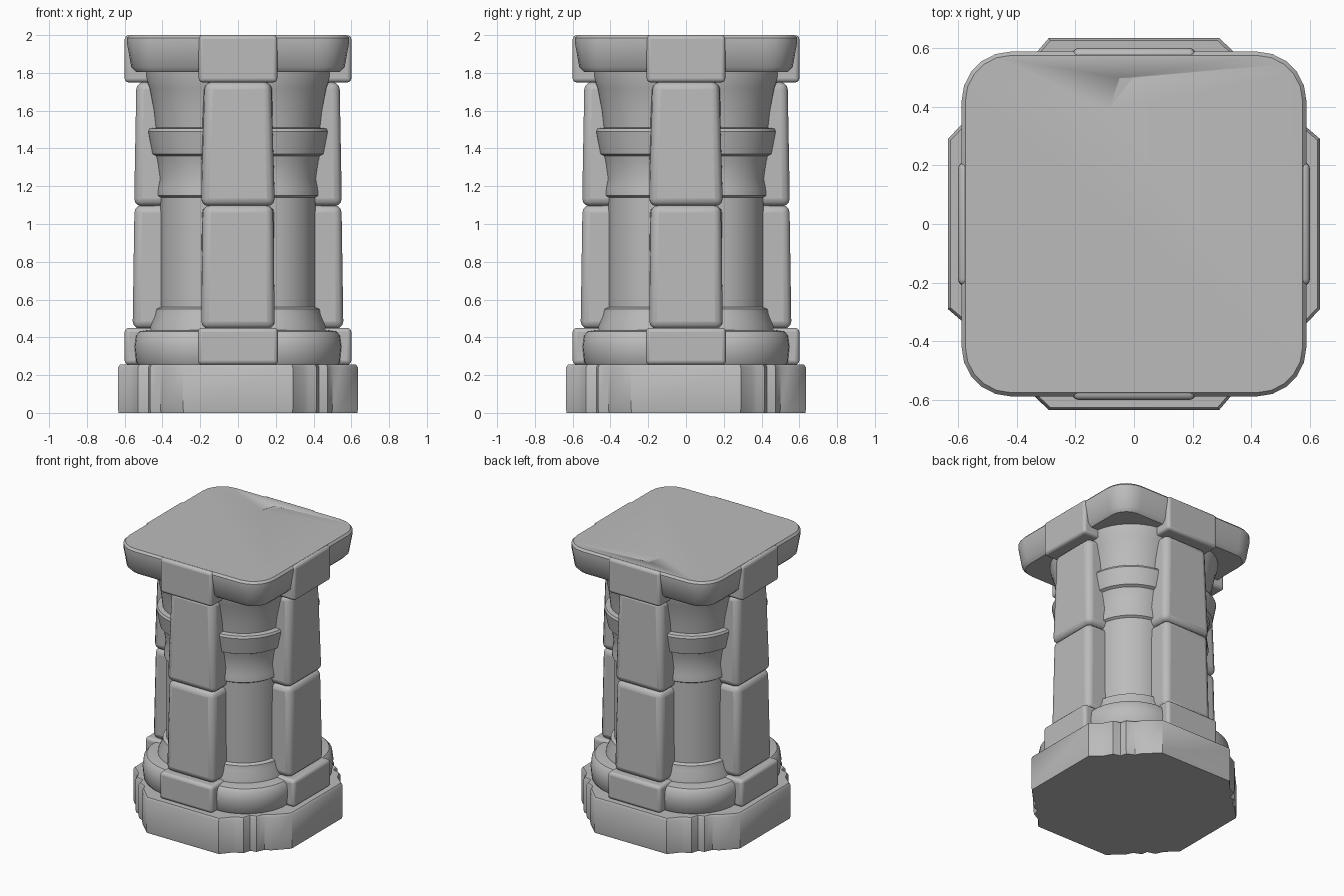
import bpy, bmesh, math
from mathutils import Matrix, Vector

if "Cube" in bpy.data.objects:
    bpy.data.objects.remove(bpy.data.objects["Cube"], do_unlink=True)

stone = bpy.data.materials.new("grey stone")
stone.use_nodes = True
grey = (0.5, 0.5, 0.5, 1)
stone.diffuse_color = grey
stone.node_tree.nodes["Principled BSDF"].inputs["Base Color"].default_value = grey


def finish(bm, name, bevel=0.0, segments=3):
    bmesh.ops.recalc_face_normals(bm, faces=bm.faces)
    mesh = bpy.data.meshes.new(name)
    bm.to_mesh(mesh)
    bm.free()
    mesh.materials.append(stone)
    ob = bpy.data.objects.new(name, mesh)
    bpy.context.collection.objects.link(ob)
    if bevel:
        mod = ob.modifiers.new("soft edges", 'BEVEL')
        mod.width, mod.segments = bevel, segments
        mod.limit_method, mod.angle_limit = 'ANGLE', math.radians(30)
    bpy.ops.object.select_all(action='DESELECT')
    bpy.context.view_layer.objects.active = ob
    ob.select_set(True)
    bpy.ops.object.shade_smooth_by_angle(angle=math.radians(38))
    return ob


def rounded_square(half, core, steps=10):
    """Square outline whose corner arcs are centred at +-core."""
    pts = []
    for q in range(4):
        turn = Matrix.Rotation(q * math.pi / 2, 3, 'Z')
        for i in range(steps + 1):
            a = i / steps * math.pi / 2
            r = half - core
            pts.append(turn @ Vector((core + r * math.cos(a), core + r * math.sin(a), 0)))
    return pts


def loft(name, rings, bevel=0.0):
    """Skin a stack of (outline, height) rings and close both ends."""
    bm = bmesh.new()
    loops = [[bm.verts.new((p.x, p.y, z)) for p in outline] for outline, z in rings]
    n = len(loops[0])
    for low, high in zip(loops, loops[1:]):
        for i in range(n):
            j = (i + 1) % n
            bm.faces.new((low[i], low[j], high[j], high[i]))
    bm.faces.new(loops[0][::-1])
    bm.faces.new(loops[-1])
    return finish(bm, name, bevel)


def side_block(name, q, width, inner, outer, z0, z1, bevel, pinch=0.0, lean=0.0):
    """Rounded stone on one of the four sides; pinch narrows its outer top."""
    bm = bmesh.new()
    bmesh.ops.create_cube(bm, size=1)
    for v in bm.verts:
        front, top = v.co.y < 0, v.co.z > 0
        x = math.copysign(width, v.co.x)
        y = -outer if front else -inner
        if front and top:
            x *= 1 - pinch
            y += lean
        v.co = (x, y, z1 if top else z0)
    bm.transform(Matrix.Rotation(q * math.pi / 2, 4, 'Z'))
    finish(bm, name, bevel)


# Plinth: square with fluted, cut-off corners
corner = [(-0.29, -0.635), (0.29, -0.635), (0.35, -0.565), (0.375, -0.55), (0.415, -0.53),
          (0.43, -0.475), (0.475, -0.465), (0.50, -0.41), (0.54, -0.39)]
plinth = []
for q in range(4):
    turn = Matrix.Rotation(q * math.pi / 2, 3, 'Z')
    plinth += [turn @ Vector((x, y, 0)) for x, y in corner]
loft("plinth", [([p * 0.995 for p in plinth], 0.0), (plinth, 0.02),
                (plinth, 0.24), ([p * 0.985 for p in plinth], 0.255)])

# Rounded course above the plinth
loft("lower_course", [(rounded_square(h, 0.2), z) for h, z in
     [(0.52, 0.245), (0.54, 0.27), (0.548, 0.35), (0.54, 0.41), (0.52, 0.432), (0.47, 0.44)]])

# Column shaft with foot moulding, collar and flared capital
shaft = [(0.47, 0.40), (0.465, 0.46), (0.44, 0.52), (0.435, 0.55), (0.412, 0.56),
         (0.412, 1.14), (0.428, 1.15), (0.425, 1.19), (0.415, 1.24), (0.428, 1.33),
         (0.435, 1.36), (0.455, 1.37), (0.478, 1.49), (0.47, 1.505), (0.437, 1.51),
         (0.447, 1.6), (0.47, 1.72), (0.49, 1.78), (0.49, 1.83)]
loft("column", [(rounded_square(h, 0.15), z) for h, z in shaft])

# Cap slab with rounded corners
cap = loft("cap", [(rounded_square(h, 0.42, 5), z) for h, z in
           [(0.54, 1.805), (0.565, 1.83), (0.588, 1.96), (0.588, 1.985), (0.575, 2.0)]])

# Small chip broken out of the top
bm = bmesh.new()
tip, a, b, deep = [bm.verts.new(c) for c in
                   [(-0.09, 0.38, 2.003), (0.0, 0.5, 2.003), (-0.05, 0.5, 2.003), (-0.04, 0.49, 1.97)]]
for f in [(tip, a, b), (tip, a, deep), (a, b, deep), (b, tip, deep)]:
    bm.faces.new(f)
chip = finish(bm, "chip_cutter")
chip.hide_render = True
chip.hide_set(True)
cut = cap.modifiers.new("chip", 'BOOLEAN')
cut.operation, cut.object, cut.solver = 'DIFFERENCE', chip, 'EXACT'

# Four-way stones: course blocks, tall panels and cap blocks
for q, side in enumerate(["front", "left", "back", "right"]):
    side_block(side + "_course_block", q, 0.212, 0.35, 0.6, 0.255, 0.45, 0.022)
    side_block(side + "_lower_panel", q, 0.195, 0.3, 0.558, 0.445, 1.1, 0.04, 0.06, 0.01)
    side_block(side + "_upper_panel", q, 0.195, 0.3, 0.55, 1.095, 1.752, 0.04, 0.12, 0.012)
    side_block(side + "_cap_block", q, 0.208, 0.35, 0.6, 1.75, 1.999, 0.02)
